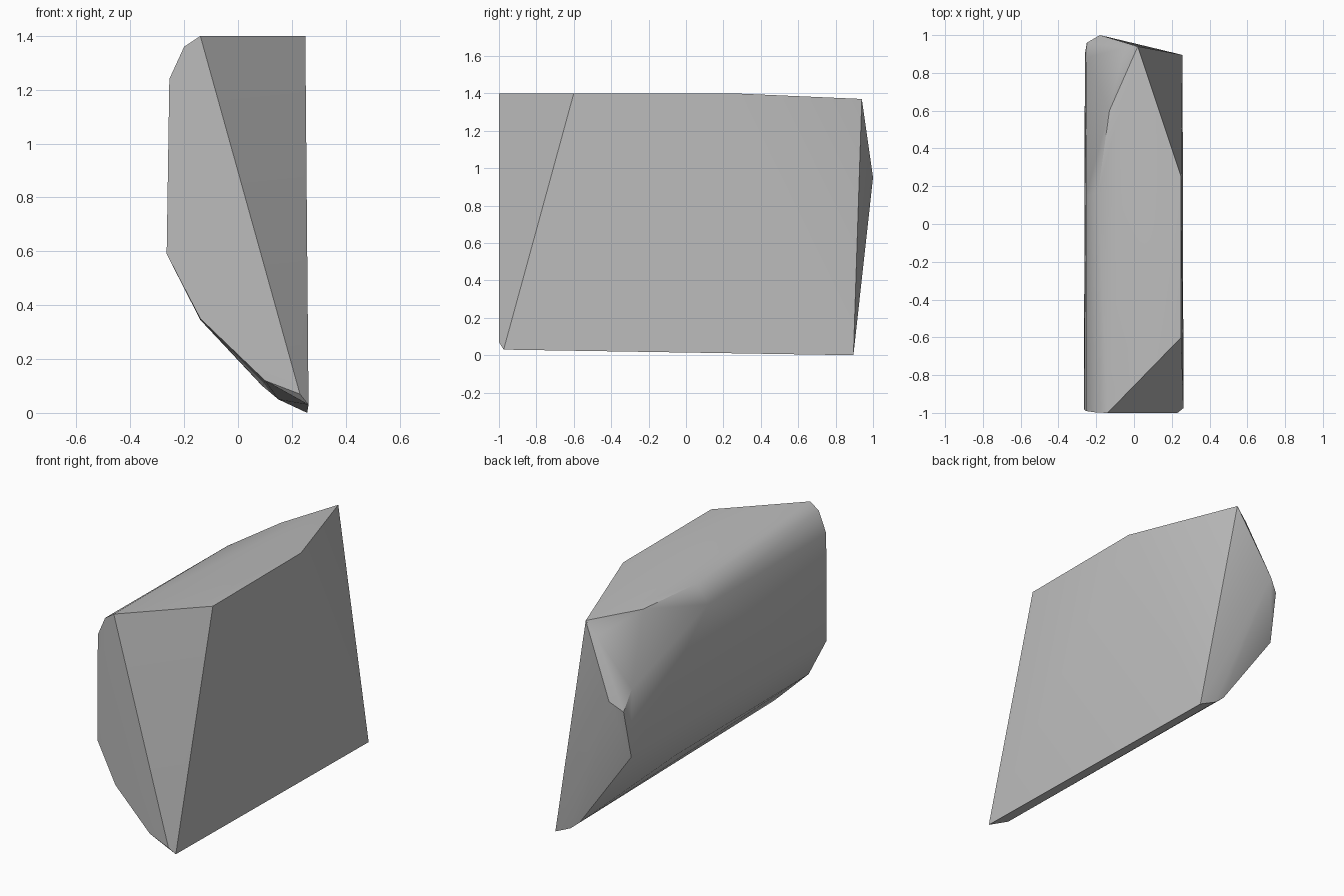
import bpy
import bmesh
import math

cube = bpy.data.objects.get("Cube")
if cube:
    bpy.data.objects.remove(cube, do_unlink=True)

# Corner points (x, y, z), grouped by the part of the block they outline
front_outline = [
    (-0.14, -1.0, 1.40), (-0.20, -0.998, 1.36), (-0.255, -0.99, 1.24),
    (-0.265, -0.98, 0.59), (-0.14, -0.985, 0.35), (0.10, -0.995, 0.12),
    (0.23, -1.0, 0.07), (0.262, -0.975, 0.03),
]
top_right_edge = [(0.25, -0.6, 1.40), (0.25, 0.25, 1.40)]
top_left_slope = [(-0.19, 0.17, 1.357), (-0.13, 0.60, 1.35), (-0.255, 0.15, 1.24)]
back_outline = [
    (0.02, 0.94, 1.37), (-0.05, 0.935, 1.29), (-0.16, 0.93, 1.08),
    (-0.18, 1.0, 0.95), (-0.25, 0.96, 0.89), (-0.25, 0.88, 1.0),
    (-0.26, 0.90, 0.594), (0.09, 0.90, 0.10),
    (0.15, 0.90, 0.05), (0.257, 0.895, 0.0),
]
lower_left_edge = [(-0.14, 0.30, 0.345)]

# Faceted block: tight skin around the outlines
bm = bmesh.new()
for group in (front_outline, top_right_edge, top_left_slope, back_outline, lower_left_edge):
    for co in group:
        bm.verts.new(co)
hull = bmesh.ops.convex_hull(bm, input=bm.verts[:])
bmesh.ops.delete(bm, geom=[v for v in bm.verts if not v.link_faces], context='VERTS')
bmesh.ops.recalc_face_normals(bm, faces=bm.faces[:])

mesh = bpy.data.meshes.new("faceted_block")
bm.to_mesh(mesh)
bm.free()
block = bpy.data.objects.new("faceted_block", mesh)
bpy.context.collection.objects.link(block)

# Plain grey finish
grey = bpy.data.materials.new("plain_grey")
grey.use_nodes = True
colour = (0.5, 0.5, 0.5, 1.0)
grey.diffuse_color = colour
grey.node_tree.nodes["Principled BSDF"].inputs["Base Color"].default_value = colour
mesh.materials.append(grey)

# Soft corners where facets nearly align, crisp edges elsewhere
bpy.ops.object.select_all(action='DESELECT')
block.select_set(True)
bpy.context.view_layer.objects.active = block
bpy.ops.object.shade_smooth_by_angle(angle=math.radians(30))
